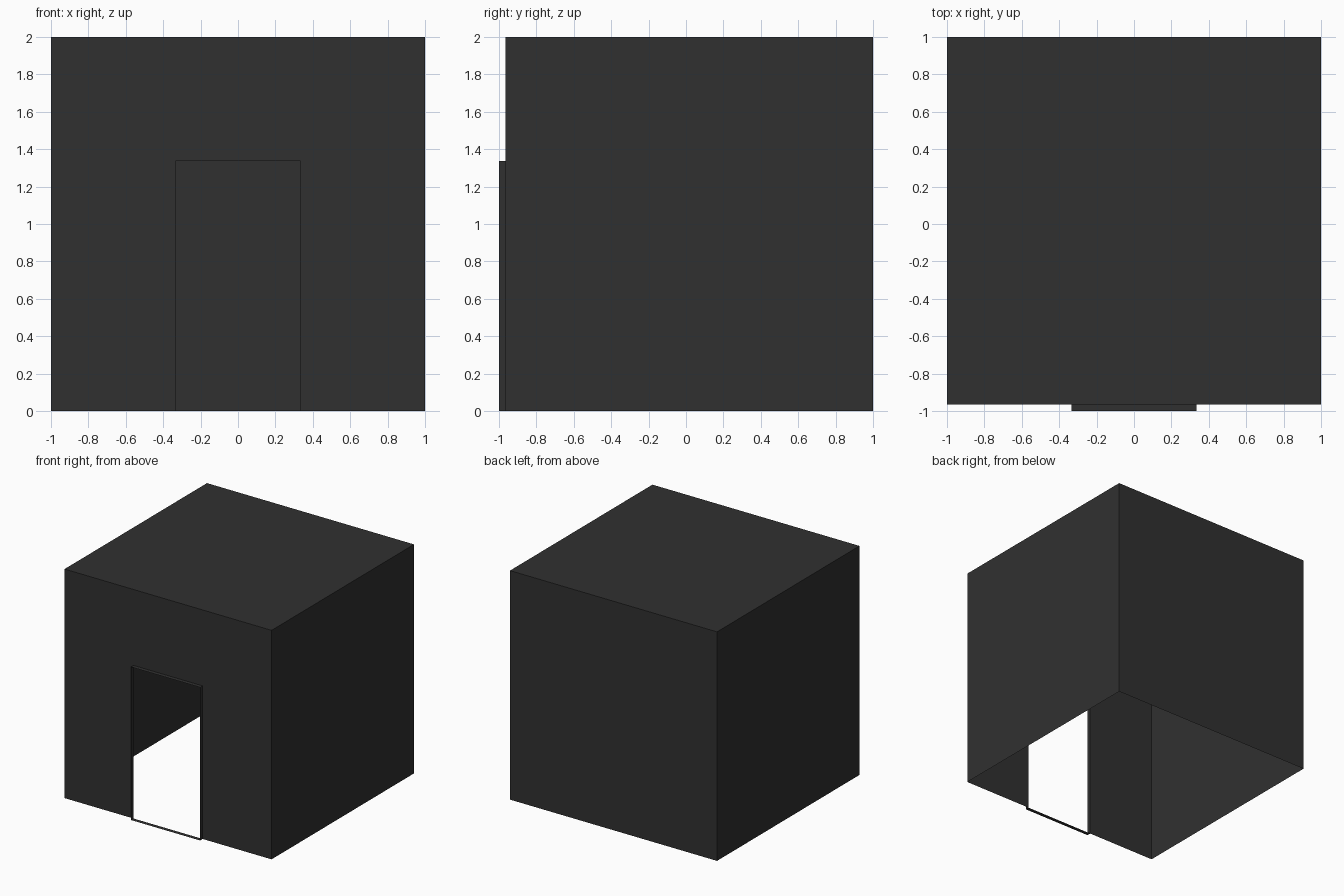
import bpy, bmesh
from mathutils import Vector

if "Cube" in bpy.data.objects:
    bpy.data.objects.remove(bpy.data.objects["Cube"])

FRONT, LIP, BACK = -0.965, -1.0, 1.0   # y of front wall, doorway lip, back wall
W, H = 1.0, 2.0                        # half width and height of the room
DW, DH = 0.334, 1.337                  # half width and height of the doorway

charcoal = bpy.data.materials.new("charcoal")
charcoal.diffuse_color = (0.03, 0.03, 0.03, 1)
charcoal.use_nodes = True
charcoal.node_tree.nodes["Principled BSDF"].inputs["Base Color"].default_value = charcoal.diffuse_color


def finish(name, bm):
    mesh = bpy.data.meshes.new(name)
    bm.to_mesh(mesh)
    bm.free()
    mesh.materials.append(charcoal)
    obj = bpy.data.objects.new(name, mesh)
    bpy.context.collection.objects.link(obj)


def polygon(bm, points):
    return bm.faces.new([bm.verts.new(p) for p in points])


# Room shell: thin-walled box, open below; front wall has a doorway notch
bm = bmesh.new()
front = polygon(bm, [(x, FRONT, z) for x, z in (
    (-W, 0), (-DW, 0), (-DW, DH), (DW, DH), (DW, 0), (W, 0), (W, H), (-W, H))])
for x in (-W, W):
    side = [(x, FRONT, 0), (x, BACK, 0), (x, BACK, H), (x, FRONT, H)]
    polygon(bm, side if x > 0 else side[::-1])
polygon(bm, [(W, BACK, 0), (-W, BACK, 0), (-W, BACK, H), (W, BACK, H)])
polygon(bm, [(-W, FRONT, H), (W, FRONT, H), (W, BACK, H), (-W, BACK, H)])
bmesh.ops.remove_doubles(bm, verts=bm.verts, dist=0.0001)
finish("room_shell", bm)

# Doorway lip: door outline, including the sill, extruded forward
bm = bmesh.new()
door = polygon(bm, [(x, FRONT, z) for x, z in ((-DW, 0), (DW, 0), (DW, DH), (-DW, DH))])
ring = bmesh.ops.extrude_edge_only(bm, edges=list(door.edges))["geom"]
bmesh.ops.translate(bm, vec=Vector((0, LIP - FRONT, 0)),
                    verts=[v for v in ring if isinstance(v, bmesh.types.BMVert)])
bmesh.ops.delete(bm, geom=[door], context="FACES_ONLY")
bmesh.ops.recalc_face_normals(bm, faces=bm.faces)
finish("doorway_lip", bm)
